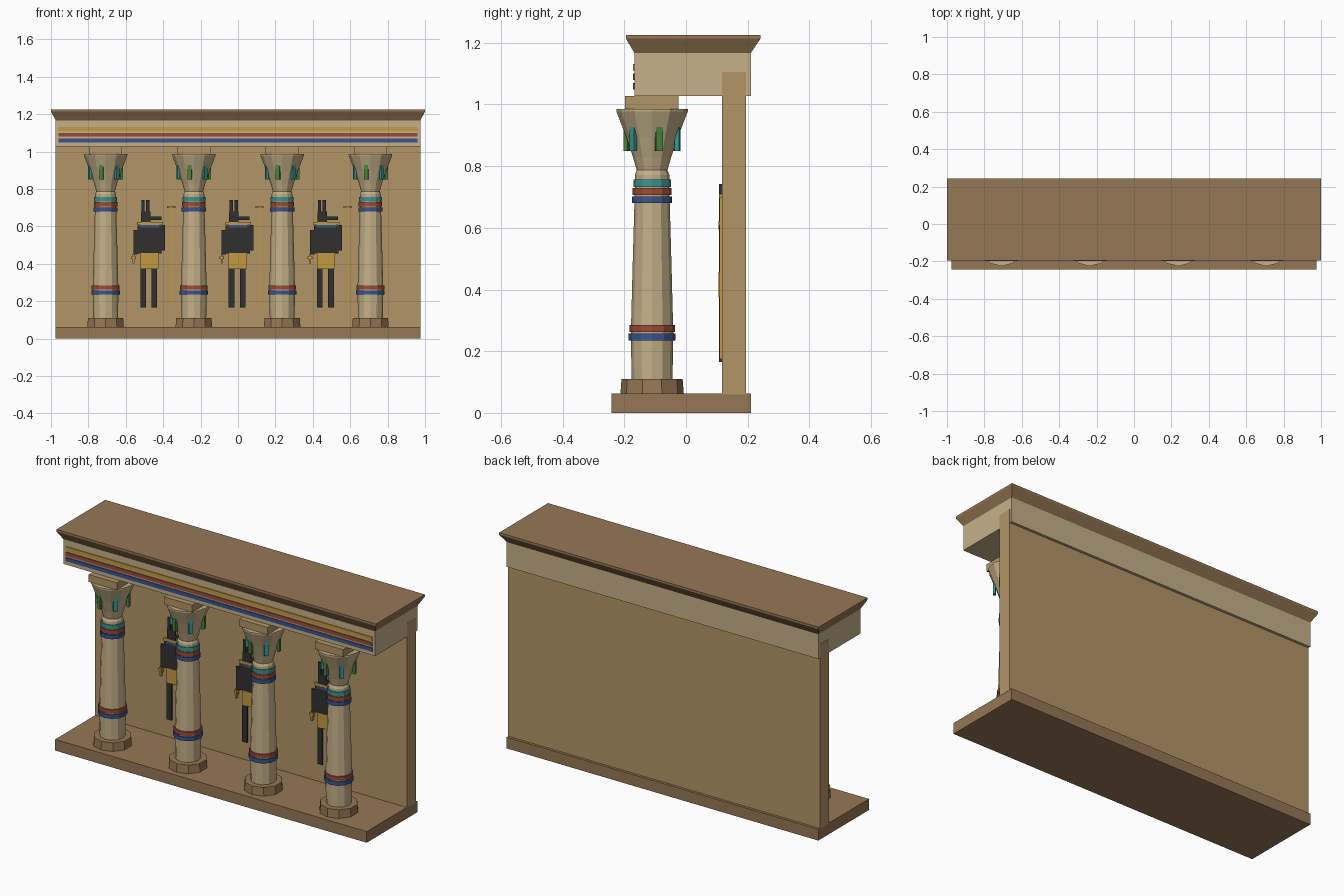
import bpy, bmesh
from math import cos, sin, pi, radians
from mathutils import Matrix

if "Cube" in bpy.data.objects:
    bpy.data.objects.remove(bpy.data.objects["Cube"])

COLORS = {
    "stone": (0.56, 0.44, 0.25), "wall": (0.45, 0.30, 0.135), "brown": (0.30, 0.185, 0.09),
    "gold": (0.55, 0.32, 0.05), "red": (0.33, 0.07, 0.035), "blue": (0.04, 0.09, 0.28),
    "teal": (0.04, 0.30, 0.28), "green": (0.07, 0.22, 0.05), "dark": (0.03, 0.03, 0.03),
}
MATS = {}
for key, c in COLORS.items():
    MATS[key] = bpy.data.materials.new(key)
    MATS[key].diffuse_color = (*c, 1)


def finish(bm, name, mat):
    bmesh.ops.recalc_face_normals(bm, faces=bm.faces)
    me = bpy.data.meshes.new(name)
    bm.to_mesh(me)
    bm.free()
    me.materials.append(MATS[mat])
    ob = bpy.data.objects.new(name, me)
    bpy.context.collection.objects.link(ob)
    return ob


def box(name, mat, x0, x1, y0, y1, z0, z1):
    bm = bmesh.new()
    m = Matrix.Translation(((x0 + x1) / 2, (y0 + y1) / 2, (z0 + z1) / 2))
    bmesh.ops.create_cube(bm, size=1, matrix=m @ Matrix.Diagonal((x1 - x0, y1 - y0, z1 - z0, 1)))
    return finish(bm, name, mat)


def loft(name, mat, rings):
    """Skin a stack of equal-sized point rings and cap both ends."""
    bm = bmesh.new()
    vs = [[bm.verts.new(p) for p in r] for r in rings]
    n = len(vs[0])
    for a, b in zip(vs, vs[1:]):
        for i in range(n):
            j = (i + 1) % n
            bm.faces.new((a[i], a[j], b[j], b[i]))
    bm.faces.new(vs[0])
    bm.faces.new(vs[-1])
    return finish(bm, name, mat)


def lathe(name, mat, cx, cy, profile, sides=12):
    ang = [pi / 2 + 2 * pi * i / sides for i in range(sides)]
    return loft(name, mat, [[(cx + r * cos(a), cy + r * sin(a), z) for a in ang] for r, z in profile])


# Platform, back wall and beam
box("platform", "brown", -0.975, 0.975, -0.242, 0.21, 0, 0.063)
box("back_wall", "wall", -0.976, 0.976, 0.116, 0.195, 0.06, 1.105)
box("beam", "stone", -0.975, 0.975, -0.167, 0.21, 1.027, 1.168)

# Flared cornice
loft("cornice", "brown", [
    [(-x, y0, z), (x, y0, z), (x, y1, z), (-x, y1, z)]
    for x, y0, y1, z in ((0.975, -0.167, 0.21, 1.167), (1.0, -0.195, 0.242, 1.214),
                         (1.0, -0.195, 0.242, 1.226))])

# Painted stripes on the beam
for mat, z in (("blue", 1.049), ("red", 1.079), ("gold", 1.110)):
    box("beam_stripe_" + mat, mat, -0.96, 0.96, -0.172, -0.16, z, z + 0.021)

# Columns
CY = -0.11
for cx in (-0.708, -0.236, 0.236, 0.708):
    lathe("column_base", "brown", cx, CY, [(0.103, 0.06), (0.099, 0.11)], 10)
    lathe("column_shaft", "stone", cx, CY,
          [(0.066, 0.105), (0.069, 0.25), (0.063, 0.48), (0.055, 0.76)])
    for mat, r, z0, z1 in (("blue", 0.076, 0.235, 0.257), ("red", 0.074, 0.263, 0.285),
                           ("blue", 0.065, 0.680, 0.702), ("red", 0.063, 0.706, 0.729),
                           ("teal", 0.061, 0.733, 0.757)):
        lathe("column_band_" + mat, mat, cx, CY, [(r, z0), (r, z1)])
    lathe("column_neck", "stone", cx, CY, [(0.056, 0.755), (0.056, 0.772), (0.05, 0.787)])
    lathe("capital", "stone", cx, CY,
          [(0.048, 0.78), (0.062, 0.83), (0.084, 0.895), (0.116, 0.978), (0.116, 0.986)])
    # Six leaves around the capital
    for k in range(6):
        a = radians(15 + 60 * k)
        bm = bmesh.new()
        m = (Matrix.Translation((cx + 0.086 * cos(a), CY + 0.086 * sin(a), 0.89))
             @ Matrix.Rotation(a, 4, "Z") @ Matrix.Diagonal((0.014, 0.022, 0.08, 1)))
        bmesh.ops.create_cube(bm, size=1, matrix=m)
        finish(bm, "capital_leaf", "teal" if k % 2 else "green")
    box("abacus", "wall", cx - 0.088, cx + 0.088, -0.198, -0.025, 0.985, 1.027)

# Wall relief figures: part, colour, x range, z range, front depth
FIGURE = [
    ("left_leg", "dark", -0.05, -0.02, 0.165, 0.385, 0.107),
    ("right_leg", "dark", 0.01, 0.04, 0.165, 0.385, 0.107),
    ("kilt", "gold", -0.05, 0.047, 0.375, 0.457, 0.105),
    ("torso", "dark", -0.066, 0.064, 0.455, 0.605, 0.107),
    ("left_arm", "dark", -0.088, -0.064, 0.45, 0.58, 0.107),
    ("right_arm", "dark", 0.062, 0.083, 0.47, 0.608, 0.107),
    ("hand_token", "gold", -0.10, -0.074, 0.425, 0.44, 0.106),
    ("hand_token_stem", "gold", -0.092, -0.082, 0.40, 0.45, 0.105),
    ("collar", "gold", -0.067, 0.07, 0.606, 0.622, 0.106),
    ("collar_trim", "blue", -0.052, 0.052, 0.594, 0.607, 0.105),
    ("head", "dark", -0.047, 0.003, 0.62, 0.678, 0.107),
    ("snout", "dark", 0.0, 0.062, 0.635, 0.652, 0.107),
    ("left_ear", "dark", -0.045, -0.027, 0.675, 0.742, 0.107),
    ("right_ear", "dark", -0.019, -0.001, 0.675, 0.742, 0.107),
    ("staff", "gold", 0.111, 0.119, 0.175, 0.70, 0.108),
    ("staff_top", "gold", 0.093, 0.137, 0.697, 0.71, 0.107),
]
for fx in (-0.472, 0, 0.472):
    for part, mat, x0, x1, z0, z1, y in FIGURE:
        box("relief_" + part, mat, fx + x0, fx + x1, y, 0.12, z0, z1)

for m in bpy.data.materials:
    if m.users and not m.is_grease_pencil:
        m.use_nodes = True
        m.node_tree.nodes["Principled BSDF"].inputs["Base Color"].default_value = m.diffuse_color
